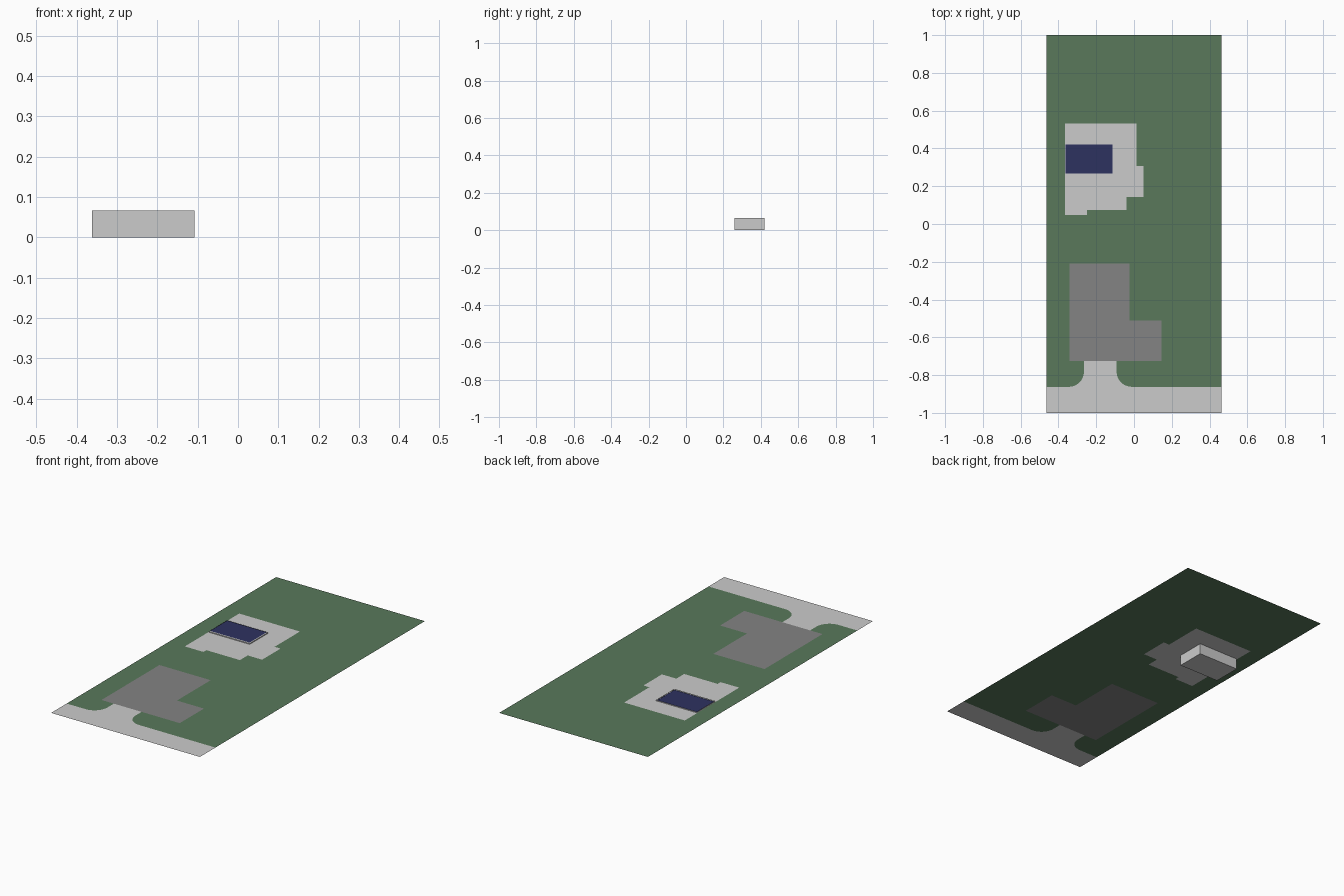
import bpy, bmesh, math

if "Cube" in bpy.data.objects:
    bpy.data.objects.remove(bpy.data.objects["Cube"])

GROUND = 0.061   # level of lawn, paving and road
TOP = 0.066      # top of the pool shell


def material(name, rgb):
    m = bpy.data.materials.new(name)
    m.diffuse_color = (*rgb, 1)
    m.use_nodes = True
    m.node_tree.nodes["Principled BSDF"].inputs["Base Color"].default_value = m.diffuse_color
    return m


def finish(name, bm, mat=None):
    me = bpy.data.meshes.new(name)
    bm.to_mesh(me)
    bm.free()
    ob = bpy.data.objects.new(name, me)
    bpy.context.collection.objects.link(ob)
    if mat:
        me.materials.append(mat)
    return ob


def flat(name, loops, z=GROUND, mat=None):
    """Flat sheet: first loop is the outline, further loops are holes."""
    bm = bmesh.new()
    edges = []
    for loop in loops:
        vs = [bm.verts.new((x, y, z)) for x, y in loop]
        edges += [bm.edges.new((a, b)) for a, b in zip(vs, vs[1:] + vs[:1])]
    bmesh.ops.triangle_fill(bm, edges=edges, use_beauty=True, normal=(0, 0, 1))
    bm.normal_update()
    down = [f for f in bm.faces if f.normal.z < 0]
    bmesh.ops.reverse_faces(bm, faces=down)
    return finish(name, bm, mat)


def rect(x0, x1, y0, y1):
    return [(x0, y0), (x1, y0), (x1, y1), (x0, y1)]


def arc(cx, cy, r, a0, a1, n=10):
    angles = [math.radians(a0 + (a1 - a0) * i / n) for i in range(n + 1)]
    return [(cx + r * math.cos(a), cy + r * math.sin(a)) for a in angles]


green = material("grass", (0.10, 0.19, 0.105))
dark_grey = material("slab_grey", (0.23, 0.23, 0.23))
navy = material("water", (0.027, 0.032, 0.117))

# Shared outlines
W = 0.463
left_curve = arc(-0.345, -0.782, 0.08, -90, 0)
right_curve = arc(-0.012, -0.782, 0.08, 180, 270)
house = [(-0.342, -0.725), (-0.342, -0.21), (-0.023, -0.21),
         (-0.023, -0.51), (0.145, -0.51), (0.145, -0.725)]
patio = [(-0.365, 0.532), (0.013, 0.532), (0.013, 0.307), (0.05, 0.307),
         (0.05, 0.143), (-0.04, 0.143), (-0.04, 0.074), (-0.249, 0.074),
         (-0.249, 0.048), (-0.365, 0.048)]
X0, X1, Y0, Y1 = -0.362, -0.108, 0.258, 0.421
pool = rect(X0, X1, Y0, Y1)

# Lawn, cut around the drive, the house slab and the patio
lawn = ([(-W, -0.862)] + left_curve + [(-0.265, -0.725)] + house
        + [(-0.092, -0.725)] + right_curve + [(W, -0.862), (W, 1), (-W, 1)])
flat("lawn", [lawn, patio], mat=green)

# Road with flared driveway
flat("road_and_drive", [[(-W, -1), (-W, -0.862)] + left_curve
                        + [(-0.265, -0.725), (-0.092, -0.725)] + right_curve
                        + [(W, -0.862), (W, -1)]])

# House slab and pool patio
flat("house_slab", [house], mat=dark_grey)
flat("patio", [patio, pool])

# Pool shell: open-topped box sunk below the patio
bm = bmesh.new()
low = [bm.verts.new((x, y, 0)) for x, y in pool]
high = [bm.verts.new((x, y, TOP)) for x, y in pool]
bm.faces.new(low[::-1])
for i in range(4):
    j = (i + 1) % 4
    bm.faces.new((low[i], low[j], high[j], high[i]))
finish("pool_shell", bm)

# Narrow rim along two sides, then the water surface
flat("pool_rim", [[(X0, Y0), (X1, Y0), (X1, Y1), (-0.115, Y1),
                   (-0.115, 0.267), (X0, 0.267)]], z=TOP)
flat("pool_water", [rect(X0, -0.115, 0.267, Y1)], z=TOP - 0.001, mat=navy)
